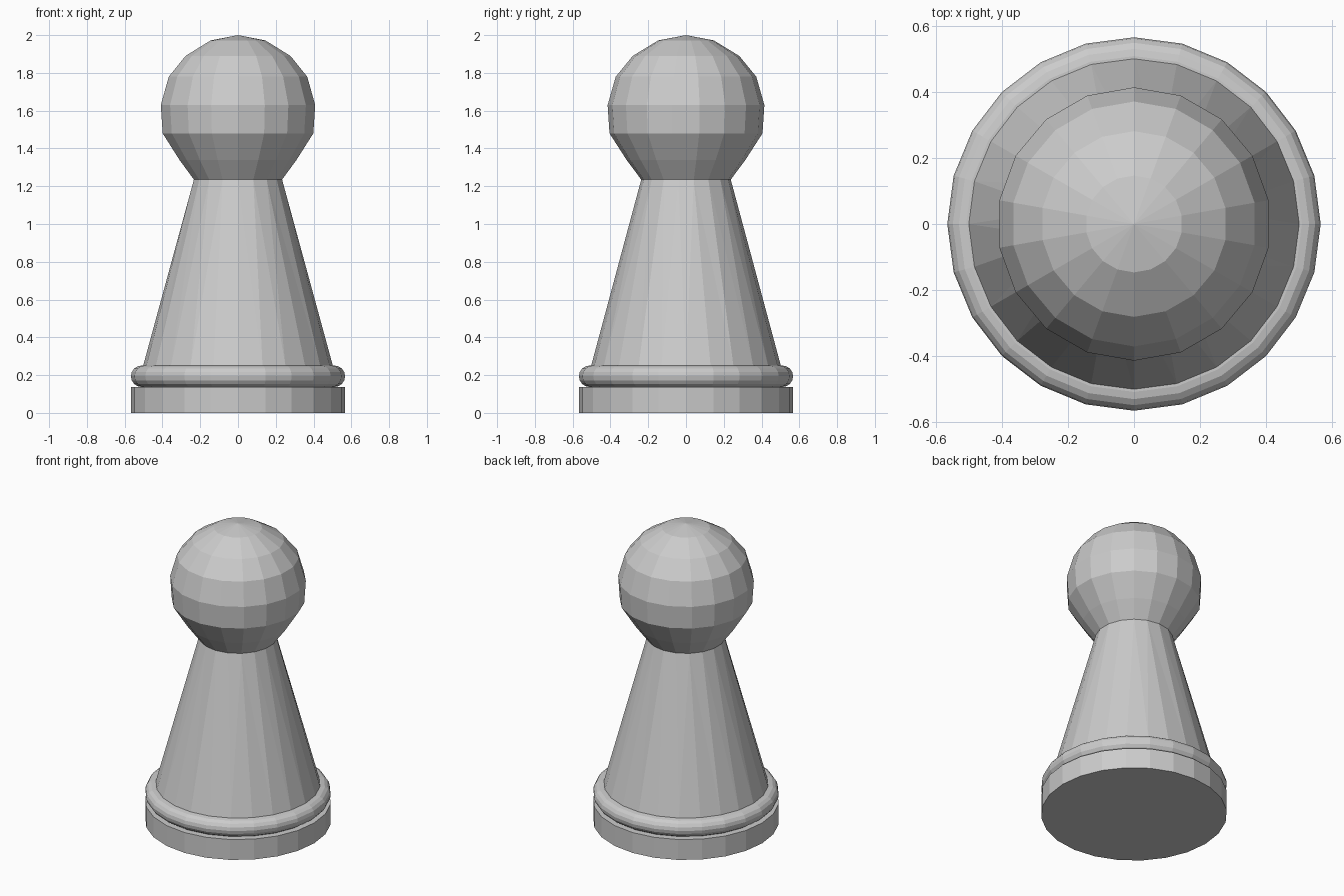
import bpy
import bmesh
from math import cos, sin, tau, pi

if "Cube" in bpy.data.objects:
    bpy.data.objects.remove(bpy.data.objects["Cube"])


def ring(bm, r, z, n):
    """Circle of n vertices starting on the +y axis."""
    if r == 0:
        return [bm.verts.new((0, 0, z))]
    return [bm.verts.new((r * cos(pi / 2 + tau * i / n), r * sin(pi / 2 + tau * i / n), z))
            for i in range(n)]


def join(bm, low, high):
    """Skin two rings; rings of different counts are zipped with triangles."""
    n, m = len(low), len(high)
    if n == m:
        for i in range(n):
            j = (i + 1) % n
            bm.faces.new((low[i], low[j], high[j], high[i]))
        return
    i = j = 0
    m_steps = m if m > 1 else 0
    while i < n or j < m_steps:
        if j >= m_steps or (i < n and (i + 1) / n <= (j + 1) / m):
            bm.faces.new((low[i % n], low[(i + 1) % n], high[j % m]))
            i += 1
        else:
            bm.faces.new((low[i % n], high[(j + 1) % m], high[j % m]))
            j += 1


def lathe(name, profile, caps=False):
    """Flat-shaded turned part from (radius, height, sides), bottom to top."""
    bm = bmesh.new()
    rings = [ring(bm, *p) for p in profile]
    for low, high in zip(rings, rings[1:]):
        join(bm, low, high)
    if caps:
        bm.faces.new(rings[0])
        bm.faces.new(rings[-1])
    bmesh.ops.recalc_face_normals(bm, faces=bm.faces)
    mesh = bpy.data.meshes.new(name)
    bm.to_mesh(mesh)
    bm.free()
    obj = bpy.data.objects.new(name, mesh)
    bpy.context.collection.objects.link(obj)
    return obj


# Flat disc foot
lathe("base", [(0.567, 0, 24), (0.567, 0.137, 24)], caps=True)

# Rounded collar on the foot
lathe("collar", [(0.51 + 0.057 * cos(a), 0.194 + 0.057 * sin(a), 24)
                 for a in (-pi / 2 + pi * k / 8 for k in range(9))]
      + [(0.495, 0.251, 24)], caps=True)

# Tapered body: 24 sides at the collar, 18 at the neck
lathe("body", [(0.502, 0.25, 24), (0.237, 1.235, 18)], caps=True)

# Ball head
lathe("head", [(r, z, 18) for r, z in
               [(0.237, 1.235), (0.315, 1.34), (0.405, 1.48), (0.415, 1.63),
                (0.372, 1.78), (0.282, 1.89), (0.147, 1.972)]] + [(0, 2.0, 1)])
